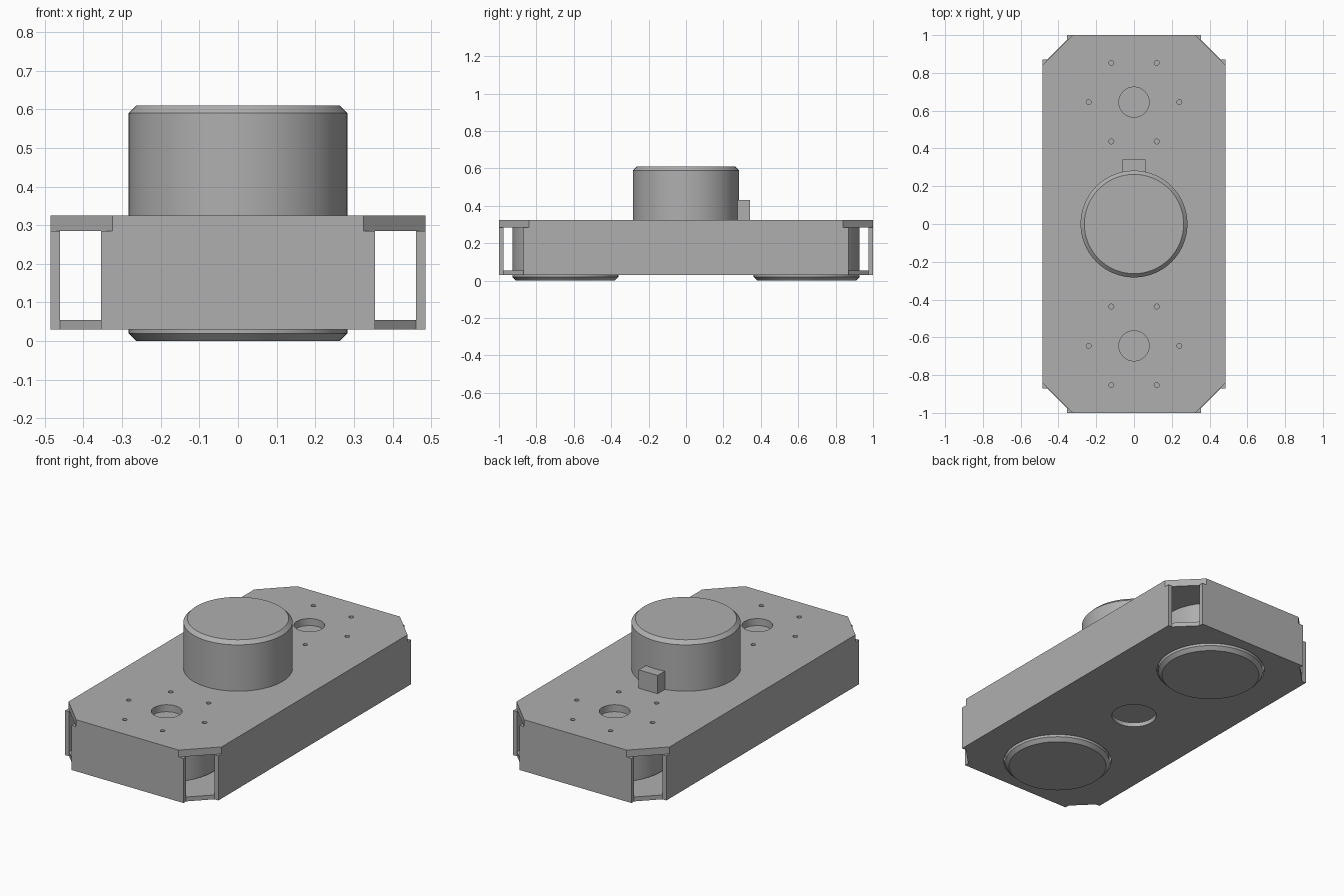
import bpy, bmesh, math

if "Cube" in bpy.data.objects:
    bpy.data.objects.remove(bpy.data.objects["Cube"], do_unlink=True)

GREY = (0.43, 0.43, 0.43, 1)
grey = bpy.data.materials.new("plain grey")
grey.use_nodes = True
grey.diffuse_color = GREY
grey.node_tree.nodes["Principled BSDF"].inputs["Base Color"].default_value = GREY

HX, HY = 0.485, 1.0            # half width and half length of the case
Z0, Z1 = 0.03, 0.325           # underside and top of the case
ROOF, FLOOR = 0.285, 0.055     # inner faces of the two plates
WALL = 0.025
R, HEIGHT, BEVEL = 0.283, 0.285, 0.02
MOTOR_Y = 0.645


def prism(name, points, low, high):
    bm = bmesh.new()
    face = bm.faces.new([bm.verts.new((x, y, low)) for x, y in points])
    top = bmesh.ops.extrude_face_region(bm, geom=[face])["geom"]
    for v in top:
        if isinstance(v, bmesh.types.BMVert):
            v.co.z = high
    bmesh.ops.recalc_face_normals(bm, faces=bm.faces)
    mesh = bpy.data.meshes.new(name)
    bm.to_mesh(mesh)
    bm.free()
    mesh.materials.append(grey)
    obj = bpy.data.objects.new(name, mesh)
    bpy.context.collection.objects.link(obj)
    return obj


def box(name, x0, x1, y0, y1, low, high):
    return prism(name, [(x0, y0), (x1, y0), (x1, y1), (x0, y1)], low, high)


def disc(name, x, y, r, low, high, sides=32):
    turn = [2 * math.pi * i / sides for i in range(sides)]
    return prism(name, [(x + r * math.cos(a), y + r * math.sin(a)) for a in turn], low, high)


def octagon(x, y, cx, cy):
    return [(x, -cy), (x, cy), (cx, y), (-cx, y), (-x, cy), (-x, -cy), (-cx, -y), (cx, -y)]


def combine(target, other, operation):
    mod = target.modifiers.new("combine", "BOOLEAN")
    mod.operation, mod.object, mod.solver = operation, other, "EXACT"
    bpy.context.view_layer.objects.active = target
    bpy.ops.object.modifier_apply(modifier=mod.name)
    bpy.data.objects.remove(other, do_unlink=True)


def smooth(obj):
    bpy.ops.object.select_all(action="DESELECT")
    obj.select_set(True)
    bpy.context.view_layer.objects.active = obj
    bpy.ops.object.shade_smooth_by_angle(angle=math.radians(30))


# Hollow case: chamfered top and bottom plates joined by four walls, open at the corners
case = prism("case", octagon(HX, HY, 0.325, 0.84), ROOF, Z1)
combine(case, prism("bottom_plate", octagon(HX - WALL, HY - WALL, 0.355, 0.87), Z0, FLOOR), "UNION")
for s in (-1, 1):
    x0, x1 = sorted((s * HX, s * (HX - WALL)))
    y0, y1 = sorted((s * HY, s * (HY - WALL)))
    combine(case, box("side_wall", x0, x1, -0.87, 0.87, Z0, ROOF), "UNION")
    combine(case, box("end_wall", -0.355, 0.355, y0, y1, Z0, ROOF), "UNION")

# Holes: shaft and screw holes in the top, round openings in the bottom
for y in (-MOTOR_Y, MOTOR_Y):
    combine(case, disc("shaft_hole", 0, y, 0.08, 0.27, 0.4), "DIFFERENCE")
    combine(case, disc("motor_opening", 0, y, R + 0.007, 0, 0.07, 64), "DIFFERENCE")
    for i in range(6):
        a = i * math.pi / 3
        combine(case, disc("screw_hole", 0.24 * math.cos(a), y + 0.24 * math.sin(a),
                           0.013, 0.27, 0.4, 16), "DIFFERENCE")
combine(case, disc("centre_opening", 0, 0, 0.12, 0, 0.07, 48), "DIFFERENCE")
smooth(case)


def motor(name, y, base, direction, plug_side):
    """Drum with one bevelled end and a small plug beside its base."""
    bm = bmesh.new()
    profile = [(0, 0), (R, 0), (R, HEIGHT - BEVEL), (R - BEVEL, HEIGHT), (0, HEIGHT)]
    verts = [bm.verts.new((r, 0, z)) for r, z in profile]
    edges = [bm.edges.new(pair) for pair in zip(verts, verts[1:])]
    bmesh.ops.spin(bm, geom=verts + edges, cent=(0, 0, 0), axis=(0, 0, 1),
                   angle=2 * math.pi, steps=64, use_merge=True)
    bmesh.ops.remove_doubles(bm, verts=bm.verts, dist=0.0001)
    for v in bm.verts:
        v.co.z = base + direction * v.co.z
        v.co.y += y
    bmesh.ops.recalc_face_normals(bm, faces=bm.faces)
    mesh = bpy.data.meshes.new(name)
    bm.to_mesh(mesh)
    bm.free()
    mesh.materials.append(grey)
    obj = bpy.data.objects.new(name, mesh)
    bpy.context.collection.objects.link(obj)
    smooth(obj)
    y0, y1 = sorted((y + plug_side * 0.27, y + plug_side * 0.342))
    z0, z1 = sorted((base, base + direction * 0.105))
    box(name + "_plug", -0.06, 0.06, y0, y1, z0, z1)


# One motor on top, two hanging upside down inside the case
motor("top_motor", 0, Z1, 1, 1)
motor("front_motor", -MOTOR_Y, ROOF, -1, 1)
motor("back_motor", MOTOR_Y, ROOF, -1, -1)
